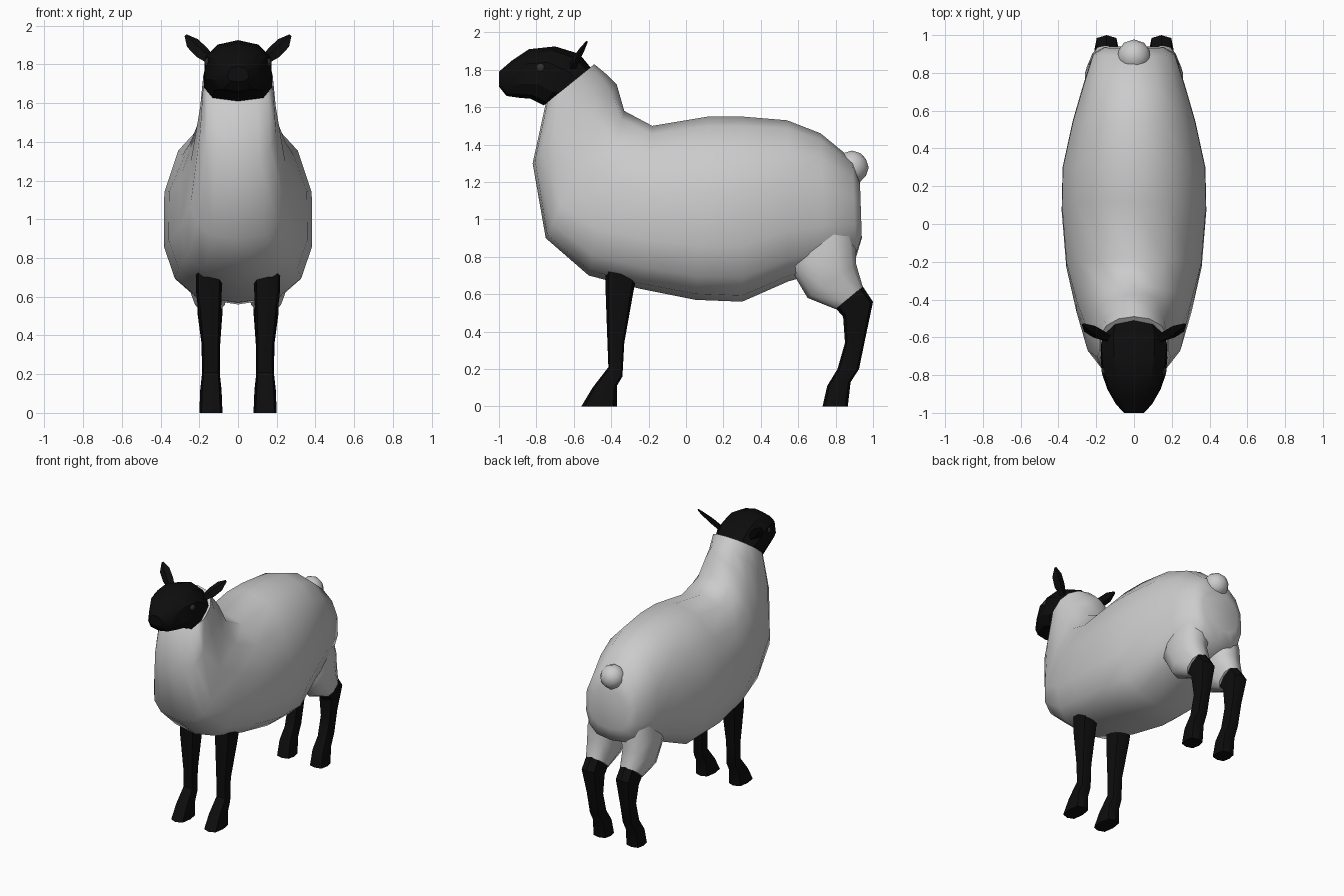
import bpy, bmesh, math
from mathutils import Vector, Matrix


def material(name, c):
    m = bpy.data.materials.new(name)
    m.diffuse_color = (c, c, c, 1)
    return m


BLACK = material("black_face_and_legs", 0.004)
EYE = material("dark_eye", 0.03)


def finish(name, bm, mat=None, angle=60):
    bmesh.ops.recalc_face_normals(bm, faces=bm.faces)
    me = bpy.data.meshes.new(name)
    bm.to_mesh(me)
    bm.free()
    ob = bpy.data.objects.new(name, me)
    bpy.context.collection.objects.link(ob)
    if mat:
        me.materials.append(mat)
    bpy.ops.object.select_all(action='DESELECT')
    ob.select_set(True)
    bpy.context.view_layer.objects.active = ob
    if angle:
        bpy.ops.object.shade_smooth_by_angle(angle=math.radians(angle))
    return ob


def skin(bm, rings):
    for a, b in zip(rings, rings[1:]):
        for i in range(len(a)):
            j = (i + 1) % len(a)
            bm.faces.new((a[i], a[j], b[j], b[i]))
    bm.faces.new(rings[0])
    bm.faces.new(rings[-1])


def loft(name, sections, sides, e_up=2.0, e_low=2.0, mat=None, side=1, angle=60):
    """Each section: y,z of one edge, y,z of the opposite edge, half width,
    position of the widest point between them, x centre."""
    bm = bmesh.new()
    rings = []
    for y0, z0, y1, z1, w, m, cx in sections:
        ring = []
        for i in range(sides):
            a = math.tau * i / sides
            c, s = math.cos(a), math.sin(a)
            e = e_up if c > 0 else e_low
            u = math.copysign(abs(c) ** (2 / e), c)
            v = math.copysign(abs(s) ** (2 / e), s)
            t = m * (1 - u) if u > 0 else m - (1 - m) * u
            ring.append(bm.verts.new((side * (cx + w * v),
                                      y0 + (y1 - y0) * t, z0 + (z1 - z0) * t)))
        rings.append(ring)
    skin(bm, rings)
    return finish(name, bm, mat, angle)


# Woolly body and neck, from rump to collar
loft("wool_body", [
    (0.93, 1.20, 0.94, 0.90, 0.16, 0.50, 0),
    (0.89, 1.32, 0.91, 0.80, 0.22, 0.50, 0),
    (0.72, 1.46, 0.74, 0.72, 0.275, 0.50, 0),
    (0.54, 1.53, 0.55, 0.67, 0.33, 0.52, 0),
    (0.30, 1.55, 0.30, 0.56, 0.385, 0.54, 0),
    (0.12, 1.55, 0.05, 0.57, 0.39, 0.55, 0),
    (-0.18, 1.50, -0.25, 0.63, 0.365, 0.54, 0),
    (-0.33, 1.58, -0.52, 0.70, 0.31, 0.57, 0),
    (-0.37, 1.72, -0.75, 0.90, 0.25, 0.68, 0),
    (-0.43, 1.78, -0.82, 1.30, 0.20, 0.55, 0),
    (-0.49, 1.83, -0.75, 1.62, 0.183, 0.50, 0)], 14, 2.1, 2.8)

# Head, from collar to nose
loft("head", [
    (-0.50, 1.80, -0.73, 1.63, 0.165, 0.5, 0),
    (-0.57, 1.885, -0.76, 1.61, 0.182, 0.5, 0),
    (-0.70, 1.925, -0.83, 1.645, 0.175, 0.45, 0),
    (-0.84, 1.91, -0.89, 1.65, 0.145, 0.45, 0),
    (-0.93, 1.85, -0.96, 1.66, 0.100, 0.5, 0),
    (-1.00, 1.79, -1.00, 1.71, 0.055, 0.5, 0)], 10, 2.1, 3.2, BLACK, 1, 30)

for s, tag in ((1, "right"), (-1, "left")):
    # Woolly thigh
    loft("thigh_" + tag, [
        (0.56, 1.00, 0.88, 1.05, 0.10, 0.5, 0.12),
        (0.55, 0.75, 0.91, 0.85, 0.125, 0.5, 0.14),
        (0.65, 0.58, 0.91, 0.76, 0.105, 0.5, 0.15),
        (0.80, 0.52, 0.945, 0.64, 0.08, 0.5, 0.145)], 10, 2.4, 2.4, None, s)

    # Front leg with hoof
    loft("front_leg_" + tag, [
        (-0.43, 0.80, -0.24, 0.80, 0.070, 0.5, 0.15),
        (-0.43, 0.62, -0.28, 0.62, 0.066, 0.5, 0.15),
        (-0.42, 0.34, -0.33, 0.34, 0.045, 0.5, 0.14),
        (-0.415, 0.21, -0.34, 0.16, 0.046, 0.5, 0.14),
        (-0.50, 0.10, -0.37, 0.11, 0.055, 0.5, 0.14),
        (-0.56, 0.00, -0.37, 0.00, 0.060, 0.5, 0.14)], 8, 3.2, 3.2, BLACK, s, 30)

    # Hind leg with hock and hoof
    loft("hind_leg_" + tag, [
        (0.77, 0.56, 0.92, 0.68, 0.062, 0.5, 0.145),
        (0.84, 0.48, 1.00, 0.56, 0.065, 0.5, 0.145),
        (0.85, 0.34, 0.96, 0.37, 0.048, 0.5, 0.14),
        (0.81, 0.20, 0.925, 0.20, 0.046, 0.5, 0.14),
        (0.755, 0.11, 0.88, 0.13, 0.055, 0.5, 0.14),
        (0.73, 0.00, 0.865, 0.00, 0.060, 0.5, 0.14)], 8, 3.2, 3.2, BLACK, s, 30)

    # Leaf-shaped ear
    bm = bmesh.new()
    axis = Vector((0.12, 0.07, 0.12)).normalized()
    wide = Vector((0.6, -0.35, -0.45))
    wide = (wide - axis * wide.dot(axis)).normalized()
    thin = axis.cross(wide)
    rings = []
    for p, w, t in (((0.13, -0.61, 1.81), 0.022, 0.02),
                    ((0.185, -0.585, 1.86), 0.04, 0.02),
                    ((0.235, -0.555, 1.91), 0.038, 0.014),
                    ((0.27, -0.53, 1.95), 0.008, 0.005)):
        ring = [Vector(p) + d for d in (wide * w, thin * t, wide * -w, thin * -t)]
        rings.append([bm.verts.new((s * q.x, q.y, q.z)) for q in ring])
    skin(bm, rings)
    finish("ear_" + tag, bm, BLACK, 0)

    # Eye
    bm = bmesh.new()
    bmesh.ops.create_uvsphere(bm, u_segments=12, v_segments=8, radius=0.028,
                              matrix=Matrix.Translation((s * 0.145, -0.775, 1.81)))
    finish("eye_" + tag, bm, EYE)

# Round tail
bm = bmesh.new()
bmesh.ops.create_icosphere(bm, subdivisions=2, radius=0.09,
                           matrix=Matrix.Translation((0, 0.887, 1.278)))
finish("tail", bm)
